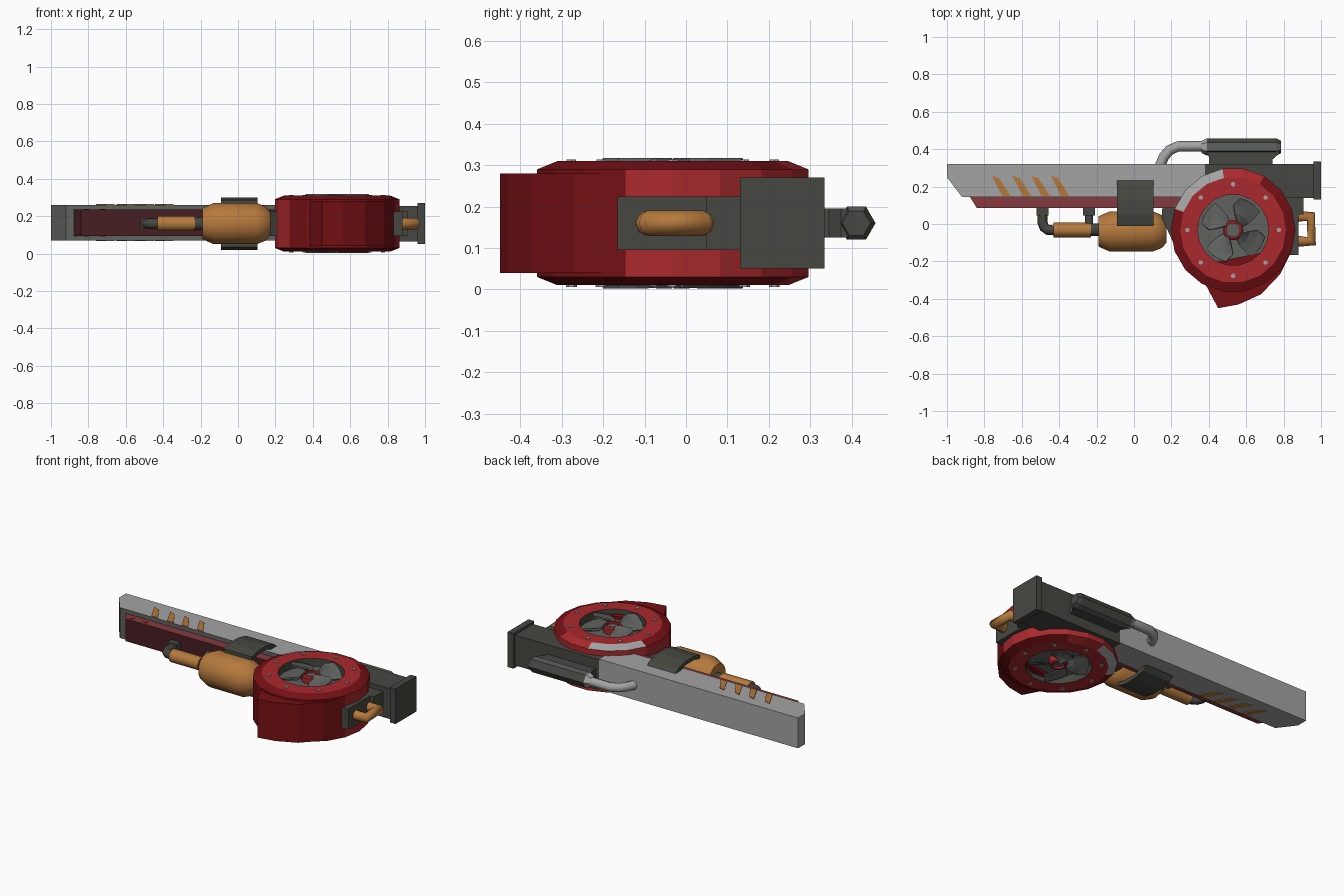
import bpy, bmesh, math
from mathutils import Vector, Matrix

if "Cube" in bpy.data.objects:
    bpy.data.objects.remove(bpy.data.objects["Cube"])

MID = 0.16  # mirror height of the whole model


def mat(name, r, g, b):
    m = bpy.data.materials.new(name)
    m.diffuse_color = (r, g, b, 1)
    m.use_nodes = True
    m.node_tree.nodes["Principled BSDF"].inputs["Base Color"].default_value = m.diffuse_color
    return m


STEEL = mat("light_steel", 0.37, 0.37, 0.375)
DARK = mat("dark_gunmetal", 0.062, 0.063, 0.053)
RED = mat("bright_red", 0.40, 0.022, 0.026)
DEEP = mat("deep_red", 0.18, 0.005, 0.007)
GOLD = mat("bronze", 0.46, 0.19, 0.046)
MAROON = mat("maroon", 0.23, 0.044, 0.050)
SHADE = mat("dark_maroon", 0.062, 0.013, 0.015)
GREY = mat("mid_grey", 0.115, 0.122, 0.115)


def finish(name, bm, mats, rule=None, smooth=False):
    bmesh.ops.remove_doubles(bm, verts=bm.verts, dist=1e-5)
    bmesh.ops.recalc_face_normals(bm, faces=bm.faces)
    bm.normal_update()
    if rule:
        for f in bm.faces:
            f.material_index = rule(f.calc_center_median(), f.normal)
    me = bpy.data.meshes.new(name)
    bm.to_mesh(me)
    bm.free()
    for m in mats:
        me.materials.append(m)
    ob = bpy.data.objects.new(name, me)
    bpy.context.collection.objects.link(ob)
    if smooth:
        bpy.ops.object.select_all(action='DESELECT')
        ob.select_set(True)
        bpy.context.view_layer.objects.active = ob
        bpy.ops.object.shade_smooth_by_angle(angle=math.radians(40))
    return ob


def prism(name, pts, lo, hi, *mats, rule=None, axis='z'):
    """Extrude an outline along z (points x,y) or along x (points y,z)."""
    bm = bmesh.new()
    put = (lambda p, h: (p[0], p[1], h)) if axis == 'z' else (lambda p, h: (h, p[0], p[1]))
    a = [bm.verts.new(put(p, lo)) for p in pts]
    b = [bm.verts.new(put(p, hi)) for p in pts]
    bm.faces.new(a)
    bm.faces.new(b)
    n = len(pts)
    for i in range(n):
        j = (i + 1) % n
        bm.faces.new((a[i], a[j], b[j], b[i]))
    return finish(name, bm, mats, rule)


def box(name, x0, x1, y0, y1, z0, z1, *mats):
    return prism(name, [(x0, y0), (x1, y0), (x1, y1), (x0, y1)], z0, z1, *mats)


def lathe(name, prof, n, origin, axis, *mats, rule=None, smooth=True, turn=0.0):
    """Revolve (radius, height) points around an axis."""
    bm = bmesh.new()
    vs = [bm.verts.new((r, 0, h)) for r, h in prof]
    es = [bm.edges.new(p) for p in zip(vs, vs[1:])]
    bmesh.ops.spin(bm, geom=vs + es, axis=(0, 0, 1), cent=(0, 0, 0),
                   steps=n, angle=2 * math.pi)
    rot = Vector((0, 0, 1)).rotation_difference(Vector(axis)).to_matrix().to_4x4()
    bm.transform(Matrix.Translation(origin) @ rot @ Matrix.Rotation(turn, 4, 'Z'))
    return finish(name, bm, mats, rule, smooth)


def rod(name, x0, x1, y, r, m, n=12):
    return lathe(name, [(0, x0), (r, x0), (r, x1), (0, x1)], n, (0, y, MID), (1, 0, 0), m)


def tube(name, pts, r, m, z=MID):
    cu = bpy.data.curves.new(name, 'CURVE')
    cu.dimensions = '3D'
    cu.bevel_depth, cu.bevel_resolution, cu.use_fill_caps = r, 2, True
    sp = cu.splines.new('POLY')
    sp.points.add(len(pts) - 1)
    for p, (x, y) in zip(sp.points, pts):
        p.co = (x, y, z, 1)
    cu.materials.append(m)
    ob = bpy.data.objects.new(name, cu)
    bpy.context.collection.objects.link(ob)


# Blade with angled tip; its front edge is darker
prism("blade", [(-1, .32), (-1, .25), (-.92, .145), (.38, .145), (.38, .32)], .07, .26,
      STEEL, GREY, rule=lambda c, n: 1 if n.y < -.4 else 0)

# Slanted bronze stripes on both blade faces
for i, x in enumerate((-.76, -.65, -.55, -.445)):
    for side, z in (("upper", .259), ("lower", .066)):
        prism(f"stripe_{side}_{i}", [(x, .258), (x + .04, .245), (x + .10, .15), (x + .055, .15)],
              z, z + .005, GOLD)

# Red rail along the front edge of the blade
prism("rail", [(-.88, .15), (-.84, .085), (.25, .085), (.25, .15)], .095, .235,
      MAROON, SHADE, rule=lambda c, n: 1 if n.y < -.4 else 0)
for x in (-.81, -.72):
    lathe("rail_rivet", [(0, .092), (.014, .092), (.014, .238), (0, .238)], 8,
          (x, .115, 0), (0, 0, 1), RED)

# Receiver, stock plate and lower frame
box("receiver", .37, .965, .14, .32, .065, .255, DARK)
box("stock_plate", .96, 1.0, .13, .335, .05, .27, DARK)
prism("lower_frame", [(.15, .08), (.15, .03), (.24, -.165), (.88, -.165), (.88, .15), (.2, .15)],
      .095, .225, DARK)

# Drum housing
CX, CY = .53, -.032


def drum_rule(c, n):
    r = math.hypot(c.x - CX, c.y - CY)
    ang = math.degrees(math.atan2(c.y - CY, c.x - CX))
    if r < .18:
        return 2
    if r < .2:
        return 3
    if r < .27:
        return 0
    if abs(n.z) > .1:
        return 4 if 105 < ang < 170 else (0 if 60 < ang <= 105 else 1)
    return 0 if (c.y > -.09 or c.x < .3) else 1


lathe("drum_housing", [(0, .06), (.19, .06), (.19, .01), (.283, .01), (.333, .03), (.333, .29),
                       (.283, .31), (.19, .31), (.19, .26), (0, .26)], 18, (CX, CY, 0), (0, 0, 1),
      RED, DEEP, GREY, DARK, STEEL, rule=drum_rule, smooth=False)

# Spiral lip of the drum
prism("drum_lip", [(.37, -.3), (.45, -.45), (.56, -.43), (.68, -.375), (.78, -.27), (.84, -.15),
                   (.70, -.15), (.45, -.2)], .04, .28, DEEP)

# Fan, hub and bolts on both faces of the drum
for side, s in (("upper", 1), ("lower", -1)):
    bm = bmesh.new()
    for k in range(4):
        a0 = math.radians(20 + 90 * k)
        rows = []
        for i in range(4):
            r = .045 + .043 * i
            rows.append([bm.verts.new((CX + r * math.cos(a), CY + r * math.sin(a),
                                       MID + s * (.108 + .046 * t)))
                         for t in (0, .35, .7, 1)
                         for a in [a0 + .25 * i / 3 + t * (.75 + .35 * math.sin(math.pi * i / 3))]])
        for i in range(3):
            for j in range(3):
                bm.faces.new((rows[i][j], rows[i + 1][j], rows[i + 1][j + 1], rows[i][j + 1]))
    fan = finish("fan_" + side, bm, [GREY])
    sol = fan.modifiers.new("thick", 'SOLIDIFY')
    sol.thickness, sol.offset = .008, 0
    lathe("hub_" + side, [(0, .09), (.055, .09), (.055, .135), (.047, .143), (.036, .143),
                          (.036, .13), (0, .13)], 12, (CX, CY, MID), (0, 0, s), RED, GREY,
          rule=lambda c, n: 1 if math.hypot(c.x - CX, c.y - CY) < .033 else 0)
    for k in range(8):
        a = k * math.pi / 4
        lathe(f"bolt_{side}_{k}", [(0, .14), (.013, .14), (.013, .154), (0, .154)], 6,
              (CX + .245 * math.cos(a), CY + .245 * math.sin(a), MID), (0, 0, s), STEEL)

# Bronze tank and barrel in front of the rail
lathe("tank", [(0, -.19), (.083, -.19), (.11, -.13), (.11, .10), (.09, .15), (.06, .175), (0, .175)],
      14, (0, -.04, MID), (1, 0, 0), GOLD)
rod("barrel", -.43, -.23, -.032, .04, GOLD)
rod("barrel_collar", -.25, -.17, -.03, .034, DARK)
tube("barrel_elbow", [(-.49, .09), (-.49, .01), (-.48, -.018), (-.46, -.032), (-.42, -.034)], .027, DARK)
tube("barrel_post", [(-.24, .09), (-.24, -.02)], .022, DARK)
for x in (-.49, -.24):
    box("pipe_socket", x - .032, x + .032, .045, .09, .13, .19, DARK)

# Arched clamp plates joining tank and blade, above and below
ARCH = [(.235, .258), (.205, .283), (.13, .30), (.05, .30), (-.012, .285),
        (-.012, .262), (.05, .276), (.13, .276), (.19, .255)]
for side, s in (("upper", 1), ("lower", -1)):
    prism("clamp_" + side, [(y, MID + s * (z - MID)) for y, z in ARCH], -.09, .105, DARK, axis='x')

# Rear grip loop
tube("rear_grip", [(.86, -.092), (.95, -.092), (.945, .04), (.86, .04)], .031, GOLD)
box("grip_mount", .84, .905, .05, .15, .095, .225, DARK)

# Exhaust canister, bracket and bent pipe on the back
lathe("exhaust_canister", [(0, .36), (.032, .36), (.046, .39), (.046, .76), (.034, .785), (0, .785)],
      6, (0, .412, MID), (1, 0, 0), DARK, GREY, STEEL, turn=math.radians(30), smooth=False,
      rule=lambda c, n: 2 if c.x < .385 else (1 if abs(n.z) > .8 else 0))
prism("exhaust_bracket", [(.40, .31), (.74, .31), (.74, .345), (.775, .375), (.775, .39), (.38, .39),
                          (.40, .36)], .125, .195, DARK)
tube("exhaust_pipe", [(.135, .30), (.16, .36), (.19, .395), (.235, .415), (.37, .416)], .028, STEEL)
